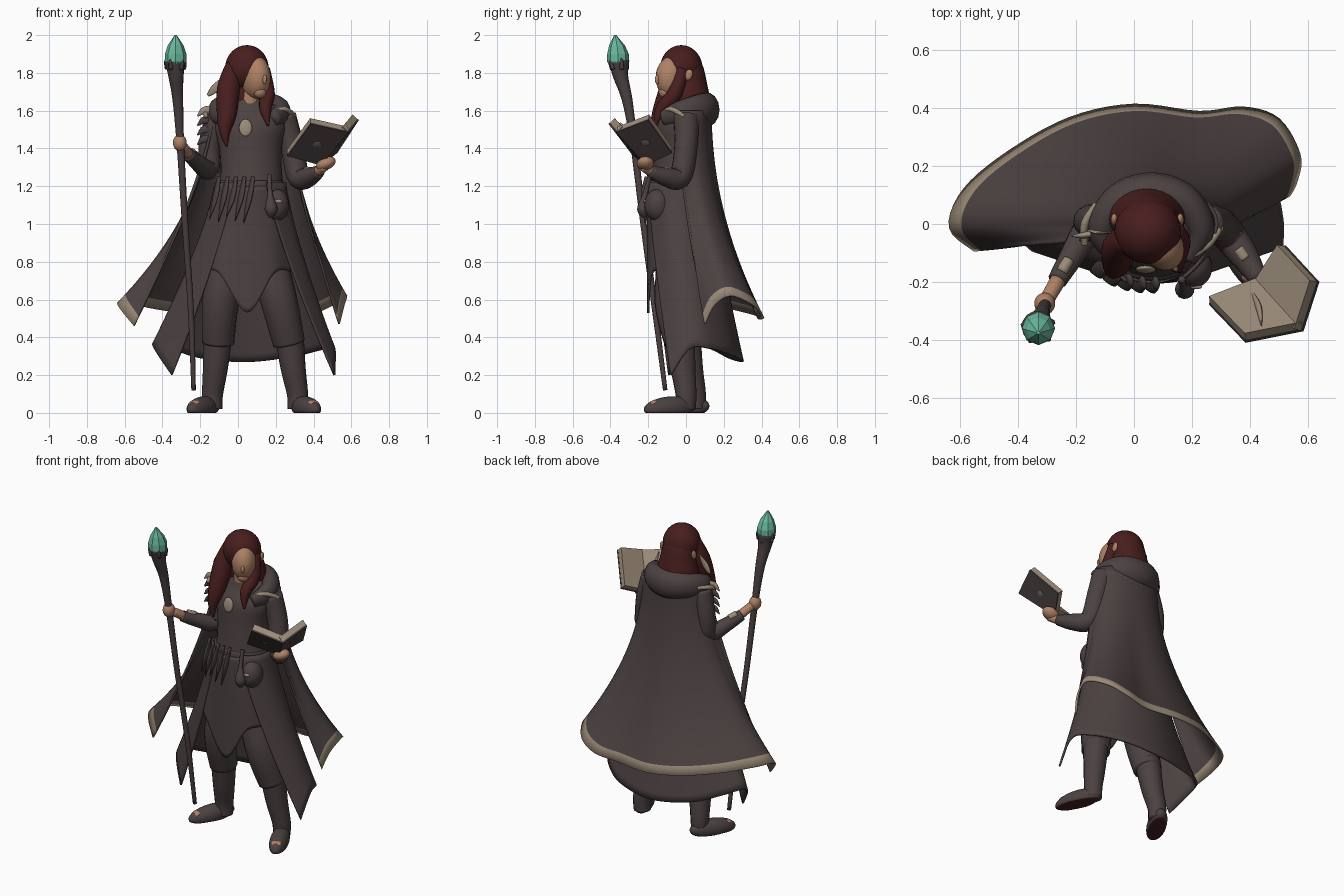
import bpy, bmesh, math, random
from mathutils import Vector, Matrix, Euler

if "Cube" in bpy.data.objects:
    bpy.data.objects.remove(bpy.data.objects["Cube"])

random.seed(4)


def material(name, r, g, b):
    m = bpy.data.materials.new(name)
    m.diffuse_color = (r, g, b, 1)
    m.use_nodes = True
    m.node_tree.nodes["Principled BSDF"].inputs["Base Color"].default_value = m.diffuse_color
    return m


CLOTH = material("dark cloth", .072, .053, .053)
HAIR = material("dark red hair", .066, .013, .013)
SKIN = material("skin", .42, .22, .13)
TAN = material("tan trim", .33, .26, .19)
GREEN = material("green crystal", .14, .48, .34)
METAL = material("grey metal", .16, .15, .15)
SOLE = material("maroon sole", .06, .014, .016)


def spline(pts, n):
    """Catmull-Rom resampling of tuples of any length."""
    out, last = [], len(pts) - 1
    for i in range(n):
        u = i / (n - 1) * last
        k = min(int(u), last - 1)
        t = u - k
        p = [pts[max(0, min(last, k + d))] for d in (-1, 0, 1, 2)]
        out.append(tuple(.5 * (2 * b + (c - a) * t + (2 * a - 5 * b + 4 * c - d) * t * t
                               + (3 * b - a - 3 * c + d) * t ** 3) for a, b, c, d in zip(*p)))
    return out


def finish(name, bm, mats, rule=None, smooth=True):
    bmesh.ops.recalc_face_normals(bm, faces=bm.faces)
    for f in bm.faces:
        f.smooth = smooth
        if rule:
            f.material_index = rule(f.calc_center_median(), f.normal)
    me = bpy.data.meshes.new(name)
    bm.to_mesh(me)
    bm.free()
    for m in mats:
        me.materials.append(m)
    ob = bpy.data.objects.new(name, me)
    bpy.context.collection.objects.link(ob)
    return ob


def loft(name, rings, mats, closed=True, rule=None, smooth=True):
    bm = bmesh.new()
    vs = [[bm.verts.new(p) for p in r] for r in rings]
    n = len(rings[0])
    for a, b in zip(vs, vs[1:]):
        for i in range(n if closed else n - 1):
            j = (i + 1) % n
            bm.faces.new((a[i], a[j], b[j], b[i]))
    if closed:
        bm.faces.new(vs[0])
        bm.faces.new(vs[-1])
    return finish(name, bm, mats, rule, smooth)


def stack(name, rows, mat, n=28, steps=24):
    """Elliptical sections given as (z, cx, cy, rx, ry)."""
    rings = [[(cx + rx * math.cos(a), cy + ry * math.sin(a), z)
              for a in (2 * math.pi * i / n for i in range(n))]
             for z, cx, cy, rx, ry in spline(rows, steps)]
    return loft(name, rings, [mat])


def tube(name, pts, mat, ref=(1, .3, 0), flat=1, n=14, steps=20):
    """Sweep along (x, y, z, radius) points."""
    s = spline(pts, steps)
    rings = []
    for i, p in enumerate(s):
        t = Vector(s[min(i + 1, steps - 1)][:3]) - Vector(s[max(i - 1, 0)][:3])
        side = Vector(ref).cross(t).normalized()
        up = t.cross(side).normalized()
        r = max(p[3], .002)
        rings.append([Vector(p[:3]) + r * (math.cos(a) * side + flat * math.sin(a) * up)
                      for a in (2 * math.pi * k / n for k in range(n))])
    return loft(name, rings, [mat])


def ball(name, loc, scale, mats, rot=(0, 0, 0), floor=None, rule=None):
    bm = bmesh.new()
    m = Matrix.LocRotScale(Vector(loc), Euler(rot), Vector(scale))
    bmesh.ops.create_uvsphere(bm, u_segments=28, v_segments=18, radius=1, matrix=m)
    if floor is not None:
        for v in bm.verts:
            v.co.z = max(v.co.z, floor)
    return finish(name, bm, mats, rule)


def sheet(name, top, hem, power, mats, trim=None, edge=None, rows=22, cols=56, thick=.012):
    """Cloth flaring from a top edge to a hem; edge is the flare power at both ends."""
    a, b = spline(top, cols), spline(hem, cols)
    rings = []
    for k in range(rows + 1):
        t, ring = k / rows, []
        for i, (p, q) in enumerate(zip(a, b)):
            w = max(0, 1 - min(i, cols - 1 - i) / 5) if edge else 0
            f = t ** (power + w * ((edge or 0) - power))
            ring.append((p[0] + (q[0] - p[0]) * f, p[1] + (q[1] - p[1]) * f, p[2] + (q[2] - p[2]) * t))
        rings.append(ring)
    ob = loft(name, rings, mats[:1], closed=False)
    if trim:
        ob.data.materials.append(trim)
        for i, f in enumerate(ob.data.polygons):
            f.material_index = int(i // (cols - 1) >= rows - 1)
    mod = ob.modifiers.new("thickness", 'SOLIDIFY')
    mod.thickness, mod.offset = thick, 0
    return ob


# Torso, neck and waist
stack("torso", [(1.0, .05, -.04, .20, .15), (1.12, .06, -.05, .19, .15), (1.25, .07, -.05, .165, .13),
                (1.4, .065, -.04, .165, .125), (1.52, .065, -.03, .19, .125),
                (1.6, .065, -.01, .17, .10), (1.66, .06, -.01, .08, .08)], CLOTH)
stack("neck", [(1.6, .06, -.04, .055, .055), (1.72, .07, -.05, .05, .05)], SKIN, steps=4)
stack("belt", [(1.19, .065, -.05, .18, .148), (1.23, .065, -.05, .175, .143)], CLOTH, steps=4)

# Long cape with tan hem
arc = [math.radians(205 - 230 * i / 11) for i in range(12)]
sheet("cape", [(.07 + .215 * math.cos(a), .13 * math.sin(a), 1.6) for a in arc],
      [(-.55, -.09, .46), (-.635, -.01, .57), (-.585, .12, .58), (-.43, .25, .55), (-.22, .365, .52),
       (0, .41, .5), (.225, .385, .5), (.38, .4, .52), (.5, .36, .57), (.57, .24, .62),
       (.56, .15, .57), (.535, .1, .47)], 2, [CLOTH], TAN, edge=1.3)
# Coat skirt, open at the front with pointed corners
arc = [math.radians(242 - 304 * i / 8) for i in range(9)]
sheet("coat_skirt", [(.065 + .185 * math.cos(a), -.045 + .175 * math.sin(a), 1.22) for a in arc],
      [(-.35, -.09, .2), (-.45, .02, .36), (-.36, .13, .34), (-.2, .23, .29), (.05, .3, .27),
       (.3, .26, .3), (.47, .13, .34), (.51, .02, .34), (.51, -.08, .2)], 1.25, [CLOTH])
# Pointed front panel
sheet("front_panel", [(-.12, -.08, 1.2), (-.04, -.17, 1.2), (.06, -.2, 1.2), (.16, -.17, 1.2), (.25, -.08, 1.2)],
      [(-.20, -.09, .75), (-.10, -.18, .74), (.05, -.2, .53), (.19, -.18, .74), (.28, -.09, .75)],
      .8, [CLOTH], cols=25)

# Hood lying around the shoulders, with tan edging
tube("hood", [(-.06, -.12, 1.56, .03), (-.11, -.02, 1.59, .05), (-.05, .08, 1.61, .06),
              (.06, .11, 1.605, .068), (.17, .08, 1.61, .06), (.23, -.02, 1.59, .05),
              (.19, -.12, 1.56, .03)], CLOTH, ref=(0, 0, 1), flat=1.35, steps=36)
tube("left_shoulder_trim", [(.2, -.11, 1.6, .01), (.255, -.07, 1.605, .014), (.3, -.01, 1.57, .012)],
     TAN, ref=(0, 0, 1))
tube("right_shoulder_trim", [(-.17, -.07, 1.57, .012), (-.17, 0, 1.6, .014), (-.13, .07, 1.61, .01)],
     TAN, ref=(0, 0, 1))

# Head, hair and ear tips showing through the hair
turn = math.radians(30)
ball("face", (.092, -.068, 1.775), (.075, .098, .115), [SKIN], (0, 0, turn))
ball("chin", (.115, -.11, 1.7), (.035, .035, .035), [SKIN])
ball("nose", (.14, -.15, 1.765), (.011, .016, .025), [SKIN], (0, 0, turn))
ball("hair_cap", (.047, -.025, 1.825), (.115, .112, .122), [HAIR])
stack("back_hair", [(1.9, .045, -.01, .055, .055), (1.84, .045, -.01, .098, .098), (1.75, .045, .012, .112, .098),
                    (1.67, .045, .02, .13, .105), (1.6, .05, .03, .12, .095), (1.56, .05, .03, .06, .05)], HAIR)
tube("right_hair_lock", [(-.02, -.05, 1.84, .045), (-.05, -.08, 1.72, .06), (-.06, -.13, 1.58, .052),
                         (-.07, -.16, 1.49, .03), (-.06, -.165, 1.41, .006)], HAIR)
tube("left_hair_lock", [(.135, -.02, 1.82, .035), (.155, -.06, 1.69, .04), (.145, -.13, 1.61, .032),
                        (.16, -.165, 1.52, .006)], HAIR)
for side, x in (("right", -.068), ("left", .16)):
    ball(side + "_ear", (x, .015, 1.79), (.012, .02, .03), [SKIN], (-.3, 0, 0))

# Arms and hands
tube("right_sleeve", [(-.11, 0, 1.57, .065), (-.15, .01, 1.42, .058), (-.155, -.01, 1.29, .055),
                      (-.22, -.12, 1.33, .042), (-.265, -.195, 1.37, .034)], CLOTH)
tube("left_sleeve", [(.24, 0, 1.57, .068), (.285, 0, 1.42, .062), (.32, -.03, 1.25, .06),
                     (.38, -.11, 1.25, .05), (.43, -.19, 1.28, .032)], CLOTH)
tube("right_wrist", [(-.26, -.19, 1.37, .028), (-.3, -.26, 1.42, .026)], SKIN, steps=4)
ball("right_hand", (-.308, -.275, 1.43), (.036, .038, .045), [SKIN])
tube("left_wrist", [(.42, -.18, 1.275, .028), (.46, -.23, 1.31, .028)], SKIN, steps=4)
ball("left_hand", (.465, -.215, 1.32), (.055, .045, .033), [SKIN], (0, -.4, 0))
tube("right_arm_wrap", [(-.225, -.125, 1.365, .02), (-.25, -.165, 1.385, .02)], TAN, steps=5)
tube("left_arm_wrap", [(.36, -.085, 1.283, .02), (.385, -.12, 1.283, .02)], TAN, steps=5)

# Trousers, boots and feet
legs = {"right": [(-.03, -.03, .9), (-.09, -.05, .6), (-.105, 0, .37), (-.135, .05, .1), (-.185, -.01), -.5],
        "left": [(.13, -.03, .9), (.215, -.07, .6), (.27, -.03, .37), (.315, 0, .1), (.36, -.085), .42]}
for side, (hip, knee, cuff, ankle, foot, yaw) in legs.items():
    tube(side + "_trouser", [hip + (.11,), knee + (.098,), cuff + (.085,)], CLOTH)
    tube(side + "_boot", [cuff[:2] + (.42, .078), tuple((a + b) / 2 for a, b in zip(cuff, ankle)) + (.066,),
                          ankle + (.056,), ankle[:2] + (.02, .052)], CLOTH)
    ball(side + "_foot", foot + (.027,), (.057, .15, .06), [CLOTH, SOLE], (.08, 0, yaw),
         floor=0, rule=lambda c, n: int(n.z < -.7))
    d = Vector((math.sin(yaw), -math.cos(yaw)))
    ball(side + "_toe_patch", (foot[0] + d.x * .1, foot[1] + d.y * .1, .052), (.03, .026, .012), [SKIN], (.45, 0, yaw))

# Staff with wooden claw and faceted crystal
tube("staff", [(-.235, -.11, .12, .012), (-.25, -.165, .55, .016), (-.28, -.225, 1.0, .017),
               (-.305, -.275, 1.42, .02), (-.318, -.31, 1.65, .028), (-.328, -.345, 1.78, .04),
               (-.332, -.355, 1.86, .056)], CLOTH, steps=40)
for i in range(5):
    a = 2 * math.pi * i / 5 + .4
    c, s = math.cos(a), math.sin(a)
    tube("staff_claw_%d" % i, [(-.33 + .045 * c, -.355 + .04 * s, 1.82, .014),
                               (-.33 + .054 * c, -.36 + .05 * s, 1.86, .009),
                               (-.33 + .05 * c, -.36 + .045 * s, 1.88, .003)], CLOTH, n=6, steps=7)
loft("crystal", [[(-.33 + r * math.cos(k * math.pi / 4), -.36 + dy + r * math.sin(k * math.pi / 4), z)
                  for k in range(8)] for z, r, dy in
                 ((1.82, .03, 0), (1.86, .058, 0), (1.9, .057, 0), (1.945, .042, -.005), (2.0, .006, -.015))],
     [GREEN], smooth=False)


# Open book: two covers, two page blocks, cover discs
def slab(name, quad, lo, hi, mat, shrink=1.0):
    q = [Vector(p) for p in quad]
    mid = sum(q, Vector()) / 4
    n = (q[1] - q[0]).cross(q[3] - q[0]).normalized()
    n *= 1 if n.z > 0 else -1
    q = [mid + (p - mid) * shrink for p in q]
    loft(name, [[p + n * lo for p in q], [p + n * hi for p in q]], [mat], smooth=False)
    return mid, n


A, B = (.44, -.21, 1.31), (.585, -.37, 1.485)
for side, far, near in (("right", (.385, -.41, 1.53), (.26, -.28, 1.36)),
                        ("left", (.64, -.2, 1.55), (.525, -.075, 1.375))):
    quad = [A, B, far, near]
    mid, n = slab(side + "_book_cover", quad, 0, .01, CLOTH)
    slab(side + "_book_pages", quad, .01, .045, TAN, .985)
    ball(side + "_cover_disc", mid - n * .001, (.024, .024, .004), [METAL], n.to_track_quat('Z', 'Y').to_euler())
tube("lifted_page", [(.40, -.23, 1.37, .008), (.43, -.29, 1.46, .022), (.44, -.35, 1.535, .004)],
     TAN, ref=(1, 0, 0), flat=.5, steps=9)

# Pouches, rags, chest ornament and shoulder feathers
ball("satchel", (.205, -.15, 1.1), (.065, .07, .085), [CLOTH])
ball("satchel_clasp", (.215, -.217, 1.12), (.02, .008, .01), [TAN])
tube("tassel_pouch", [(.165, -.19, 1.26, .012), (.17, -.215, 1.16, .014), (.175, -.225, 1.08, .034),
                      (.175, -.22, 1.035, .012)], CLOTH)
for i in range(5):
    x = -.1 + .045 * i
    y = -.05 - .15 * math.sqrt(max(0, 1 - ((x - .065) / .22) ** 2))
    tube("belt_rag_%d" % i, [(x, y, 1.25, .02), (x - .02, y - .01, 1.14, .032),
                             (x - .05, y - .015, 1.0 + random.random() * .1, .004)], CLOTH, flat=.4, steps=8)
ball("chest_ornament", (.04, -.157, 1.51), (.034, .012, .046), [TAN], (-.15, 0, 0))
tube("tan_feather", [(-.16, -.02, 1.68, .008), (-.12, -.03, 1.72, .022), (-.075, -.03, 1.78, .003)],
     TAN, ref=(0, 1, 0), flat=.3, steps=9)
for i in range(4):
    z = 1.6 - .05 * i
    tube("shoulder_feather_%d" % i, [(-.13, -.03, z, .025), (-.18, -.04, z, .02), (-.215, -.04, z - .03, .003)],
         TAN if i == 0 else CLOTH, ref=(0, 1, 0), flat=.5, steps=8)
